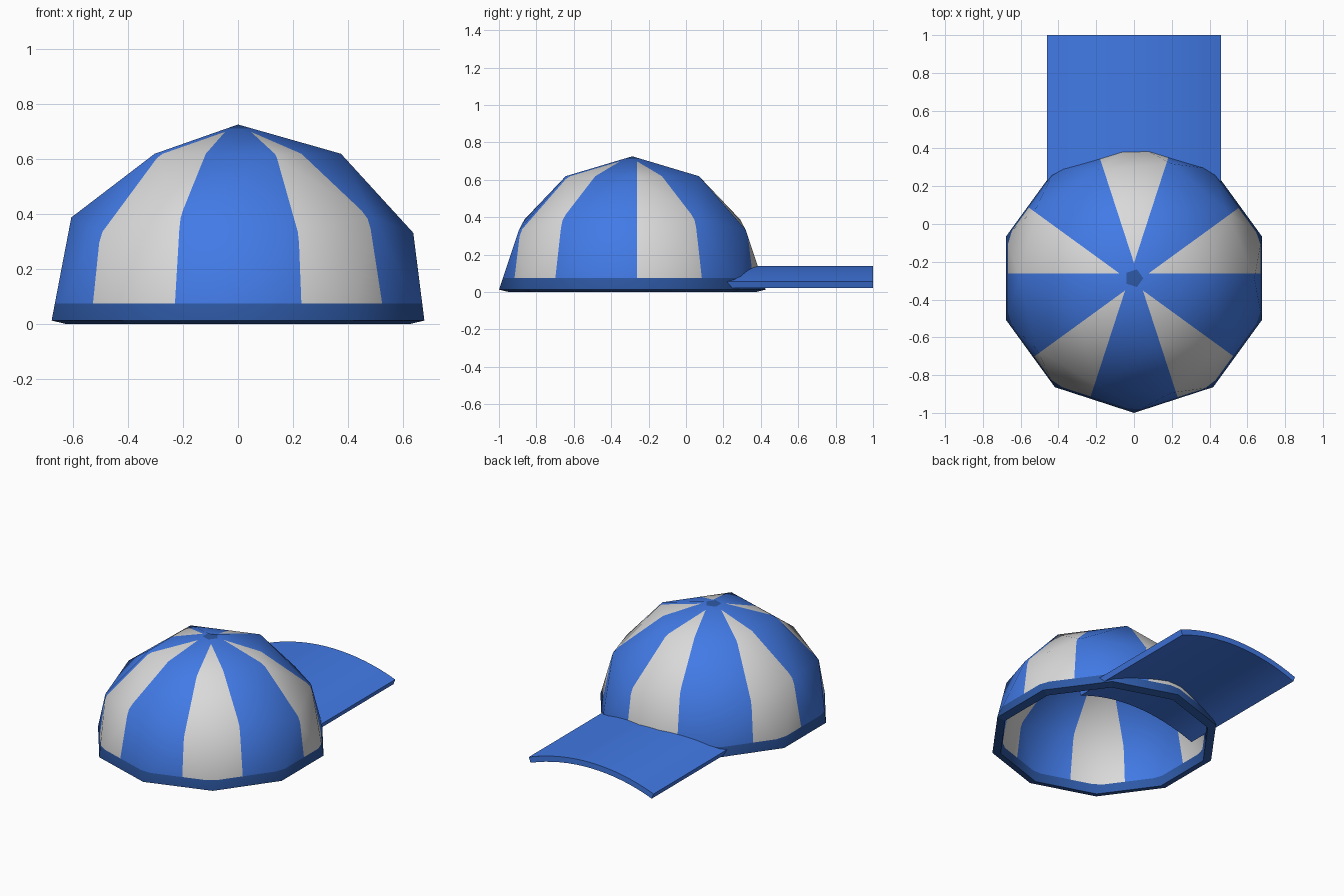
import bpy, bmesh, math
from mathutils import Vector

if "Cube" in bpy.data.objects:
    bpy.data.objects.remove(bpy.data.objects["Cube"])

R = 0.713                              # crown radius
CENTRE = Vector((0, -0.287, 0.0125))   # crown centre
BAND, BUTTON, TIP = 0.062, 0.699, 0.08


def material(name, rgb):
    m = bpy.data.materials.new(name)
    m.diffuse_color = (*rgb, 1)
    m.use_nodes = True
    m.node_tree.nodes["Principled BSDF"].inputs["Base Color"].default_value = m.diffuse_color
    return m


blue = material("blue", (0.054, 0.195, 0.79))
white = material("off white", (0.70, 0.70, 0.70))
dark = material("dark blue", (0.027, 0.10, 0.38))


def add_object(name, bm, mats):
    me = bpy.data.meshes.new(name)
    bm.to_mesh(me)
    bm.free()
    for m in mats:
        me.materials.append(m)
    for p in me.polygons:
        p.use_smooth = True
    ob = bpy.data.objects.new(name, me)
    bpy.context.collection.objects.link(ob)
    return ob


# Crown: upper half of a coarse icosphere, cut along stripes, band and button
def direction(deg):
    return Vector((math.cos(math.radians(deg)), math.sin(math.radians(deg)), 0))


bm = bmesh.new()
bmesh.ops.create_icosphere(bm, subdivisions=2, radius=R)
bmesh.ops.delete(bm, geom=[v for v in bm.verts if v.co.z < -0.01], context='VERTS')


def cut(point, normal):
    bmesh.ops.bisect_plane(bm, geom=bm.verts[:] + bm.edges[:] + bm.faces[:],
                           dist=1e-5, plane_co=point, plane_no=normal)


stripes = [18 + 72 * k for k in range(5)]
for a in stripes:
    cut(direction(a) * TIP, direction(a + 72))
for z in (BAND, BUTTON):
    cut((0, 0, z), (0, 0, 1))


def colour_of(c):
    if c.z < BAND or c.z > BUTTON:
        return 2
    for a in stripes:
        v = Vector((c.x, c.y, 0)) - direction(a) * TIP
        if v.normalized().dot(direction(a)) > math.cos(math.radians(18)):
            return 1
    return 0


outer = bm.faces[:]
rim = [e for e in bm.edges if e.is_boundary]
for f in outer:
    f.material_index = colour_of(f.calc_center_median())

# Lining: smaller copy joined to the outside along the rim
inner = {v: bm.verts.new(v.co * 0.926 - Vector((0, 0, CENTRE.z))) for v in bm.verts[:]}
for f in outer:
    bm.faces.new([inner[v] for v in reversed(f.verts)]).material_index = f.material_index
for e in rim:
    a, b = e.verts
    bm.faces.new((a, b, inner[b], inner[a])).material_index = 2
bmesh.ops.recalc_face_normals(bm, faces=bm.faces)
crown = add_object("crown", bm, (blue, white, dark))

# Round shading of the crown, unaffected by the stripe cuts
me = crown.data
normals = [None] * len(me.loops)
for p in me.polygons:
    d = p.normal.dot(p.center.normalized())
    for li in p.loop_indices:
        n = me.vertices[me.loops[li].vertex_index].co.normalized()
        normals[li] = n if d > 0.6 else -n if d < -0.6 else p.normal.copy()
me.normals_split_custom_set(normals)
crown.location = CENTRE

# Visor: arched cross-section running from inside the crown to the front edge
bm = bmesh.new()
ARC, HALF, T, N = 1.287, 0.366, 0.037, 16


def arc(r):
    return [(r * math.sin(t), 0.14 - ARC + r * math.cos(t))
            for t in (HALF * (2 * i / N - 1) for i in range(N + 1))]


profile = arc(ARC) + arc(ARC - T)[::-1]
ends = [[bm.verts.new((x, y, z)) for x, z in profile] for y in (0.02, 1.0)]
n = len(profile)
for i in range(n):
    j = (i + 1) % n
    bm.faces.new((ends[0][i], ends[0][j], ends[1][j], ends[1][i]))
for ring in ends:
    for i in range(N):
        bm.faces.new((ring[i], ring[i + 1], ring[n - 2 - i], ring[n - 1 - i]))
bmesh.ops.recalc_face_normals(bm, faces=bm.faces)
visor = add_object("visor", bm, (blue,))
bpy.context.view_layer.objects.active = visor
visor.select_set(True)
bpy.ops.object.shade_smooth_by_angle(angle=math.radians(40))
